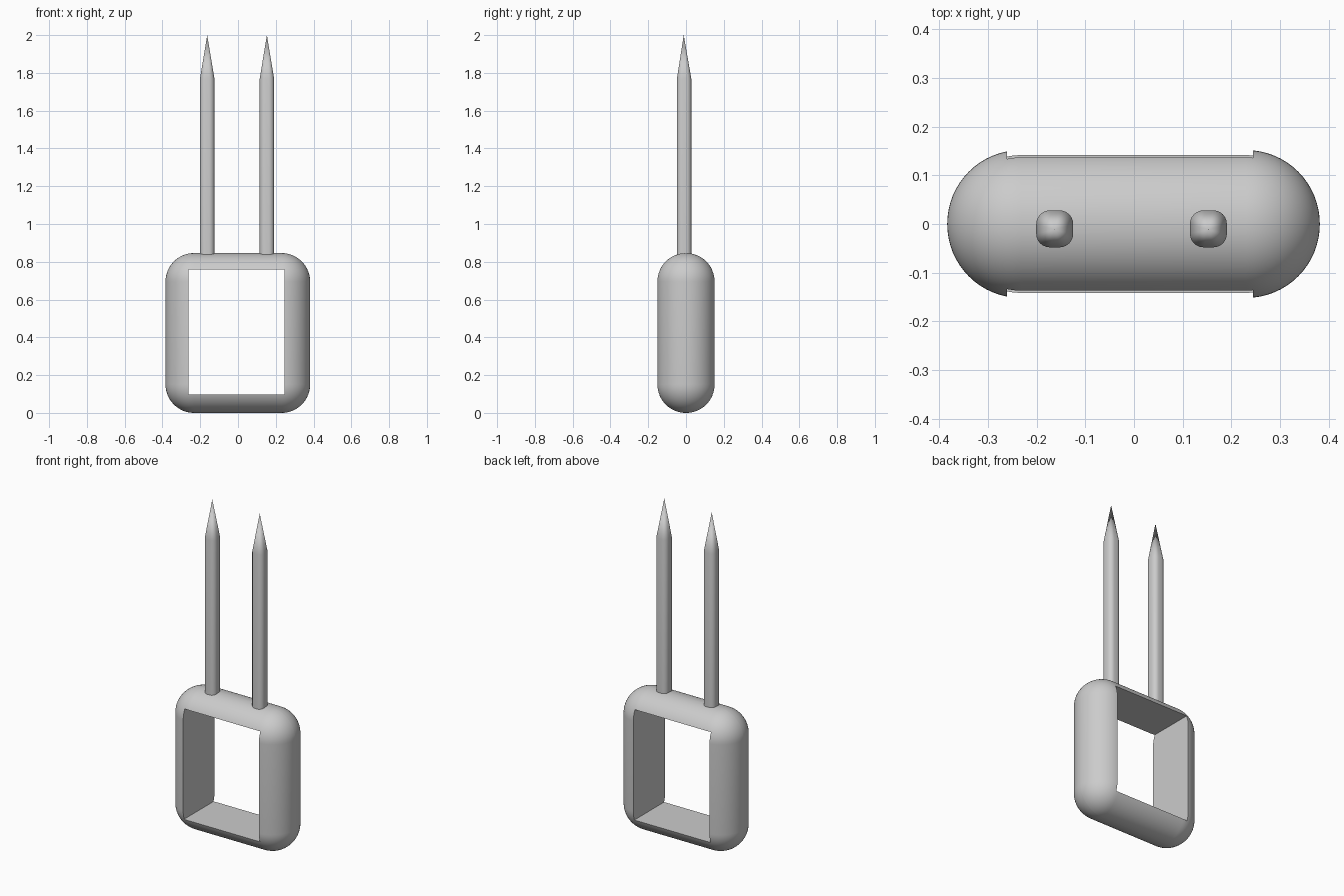
import bpy, bmesh
from math import radians, cos, sin, pi
from mathutils import Matrix, Vector

if "Cube" in bpy.data.objects:
    bpy.data.objects.remove(bpy.data.objects["Cube"], do_unlink=True)

metal = bpy.data.materials.new("grey_metal")
metal.use_nodes = True
GREY = (0.6, 0.6, 0.6, 1)
metal.diffuse_color = GREY
metal.node_tree.nodes["Principled BSDF"].inputs["Base Color"].default_value = GREY


def make_object(name, bm):
    bmesh.ops.recalc_face_normals(bm, faces=bm.faces)
    mesh = bpy.data.meshes.new(name)
    bm.to_mesh(mesh)
    bm.free()
    mesh.materials.append(metal)
    obj = bpy.data.objects.new(name, mesh)
    bpy.context.collection.objects.link(obj)
    return obj


def make_box(name, low, high):
    low, high = Vector(low), Vector(high)
    bm = bmesh.new()
    bmesh.ops.create_cube(bm, size=1, matrix=Matrix.Translation((low + high) / 2)
                          @ Matrix.Diagonal((*(high - low), 1)))
    return make_object(name, bm)


def select_only(obj):
    bpy.ops.object.select_all(action='DESELECT')
    obj.select_set(True)
    bpy.context.view_layer.objects.active = obj


def smooth(obj, angle):
    select_only(obj)
    bpy.ops.object.shade_smooth_by_angle(angle=radians(angle))


# Handle: fully rounded block with a rectangular opening
handle = make_box("handle", (-0.384, -0.152, 0), (0.382, 0.152, 0.846))
opening = make_box("opening_cutter", (-0.261, -0.5, 0.097), (0.245, 0.5, 0.76))
opening.hide_render = True
bevel = handle.modifiers.new("rounding", 'BEVEL')
bevel.width = 0.1515
bevel.segments = 16
cut = handle.modifiers.new("opening", 'BOOLEAN')
cut.object = opening
cut.solver = 'EXACT'
select_only(handle)
for modifier in [bevel.name, cut.name]:
    bpy.ops.object.modifier_apply(modifier=modifier)
bpy.data.objects.remove(opening, do_unlink=True)
smooth(handle, 30)


# Prongs: rounded-square shafts tapering to a point
def make_prong(name, x, y=-0.01, half=0.038, radius=0.028, steps=6):
    bm = bmesh.new()
    outline = []
    for corner in range(4):
        middle = (corner + 0.5) * pi / 2
        cx = math_sign(cos(middle)) * (half - radius)
        cy = math_sign(sin(middle)) * (half - radius)
        for i in range(steps + 1):
            a = (corner + i / steps) * pi / 2
            outline.append((x + cx + radius * cos(a), y + cy + radius * sin(a)))
    base, shoulder = [[bm.verts.new((px, py, z)) for px, py in outline]
                      for z in (0.79, 1.77)]
    tip = bm.verts.new((x, y - 0.002, 2))
    bm.faces.new(base)
    count = len(outline)
    for i in range(count):
        j = (i + 1) % count
        bm.faces.new((base[i], base[j], shoulder[j], shoulder[i]))
        bm.faces.new((shoulder[i], shoulder[j], tip))
    smooth(make_object(name, bm), 35)


def math_sign(value):
    return 1 if value > 0 else -1


make_prong("right_prong", -0.163)
make_prong("left_prong", 0.153)
